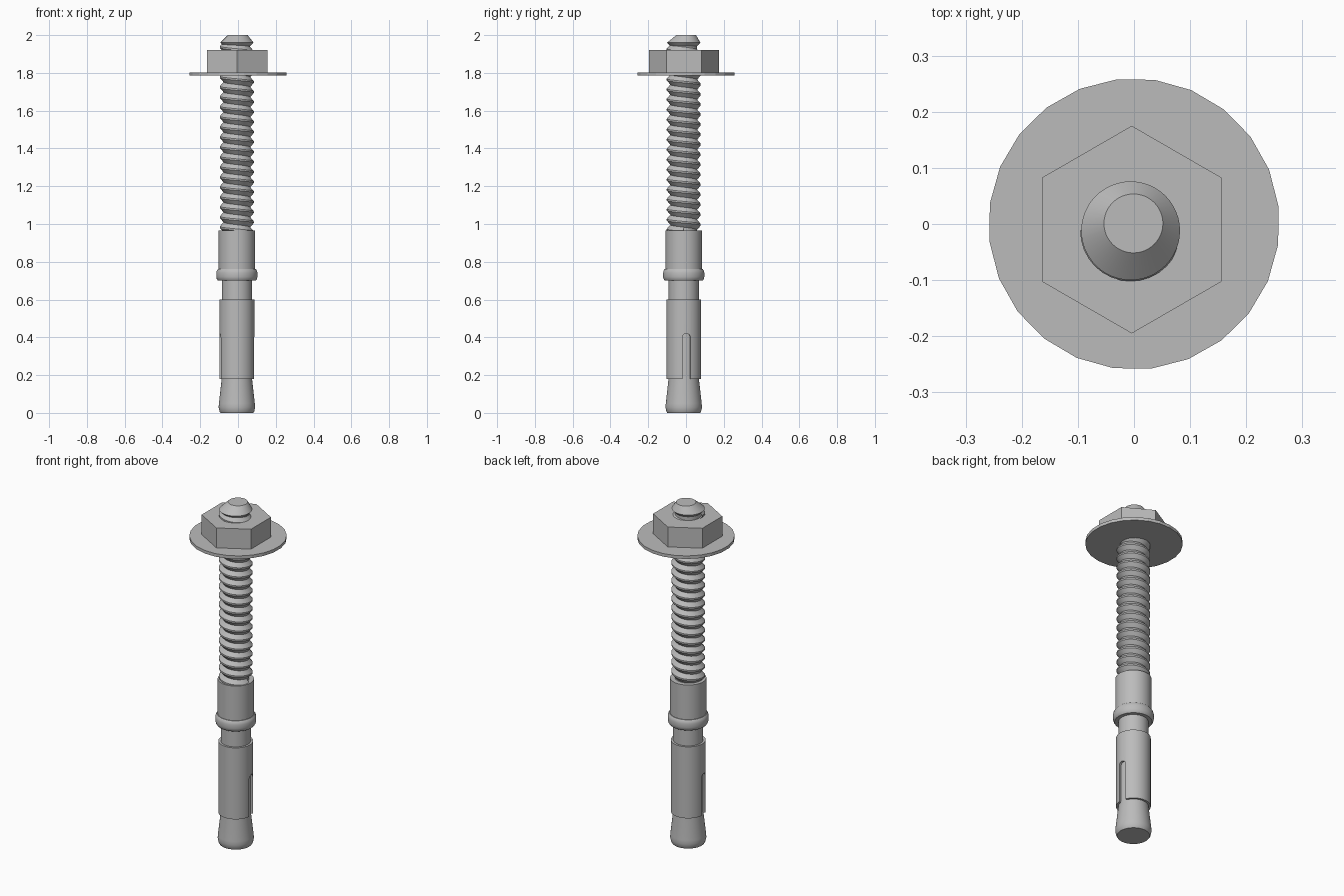
import bpy, bmesh, math
from mathutils import Matrix, Vector

cube = bpy.data.objects.get("Cube")
if cube:
    bpy.data.objects.remove(cube, do_unlink=True)

steel = bpy.data.materials.new("grey_steel")
steel.use_nodes = True
GREY = (0.5, 0.5, 0.5, 1)
steel.diffuse_color = GREY
steel.node_tree.nodes["Principled BSDF"].inputs["Base Color"].default_value = GREY

AXIS = Vector((-0.006, -0.012, 0))   # the bolt sits slightly off the washer centre
PITCH = 0.053


def finish(name, bm, centre=AXIS, smooth=True):
    bmesh.ops.translate(bm, vec=centre, verts=bm.verts)
    mesh = bpy.data.meshes.new(name)
    bm.to_mesh(mesh)
    bm.free()
    obj = bpy.data.objects.new(name, mesh)
    bpy.context.collection.objects.link(obj)
    mesh.materials.append(steel)
    if smooth:
        shade(obj)
    return obj


def shade(obj):
    bpy.ops.object.select_all(action='DESELECT')
    obj.select_set(True)
    bpy.context.view_layer.objects.active = obj
    bpy.ops.object.shade_smooth_by_angle(angle=math.radians(32))


def lathe(profile, closed=False, sides=48):
    """Revolve (radius, height) points around z."""
    bm = bmesh.new()
    verts = [bm.verts.new((r, 0, z)) for r, z in profile]
    pairs = list(zip(verts, verts[1:] + verts[:1]))
    edges = [bm.edges.new(p) for p in (pairs if closed else pairs[:-1])]
    bmesh.ops.spin(bm, geom=verts + edges, cent=(0, 0, 0), axis=(0, 0, 1),
                   angle=math.tau, steps=sides)
    bmesh.ops.remove_doubles(bm, verts=bm.verts, dist=1e-5)
    bmesh.ops.recalc_face_normals(bm, faces=bm.faces)
    return bm


def prism(radius, z0, z1, sides, phase):
    bm = bmesh.new()
    place = Matrix.Translation((0, 0, (z0 + z1) / 2)) @ Matrix.Rotation(phase, 4, 'Z')
    bmesh.ops.create_cone(bm, cap_ends=True, segments=sides, radius1=radius,
                          radius2=radius, depth=z1 - z0, matrix=place)
    return bm


# Flared expansion cone and the core inside the sleeve
finish("expansion_cone", lathe([
    (0, 0), (0.087, 0), (0.092, 0.008), (0.0965, 0.03), (0.095, 0.05),
    (0.081, 0.175), (0.08, 0.2), (0.08, 0.72)]))

# Expansion sleeve with two opposite round-topped slots
sleeve = finish("expansion_sleeve", lathe([
    (0.078, 0.18), (0.0925, 0.18), (0.0925, 0.6), (0.078, 0.6)], closed=True), smooth=False)
half, top = 0.022, 0.398
outline = [(-half, 0.1), (half, 0.1)] + [
    (half * math.cos(math.pi * i / 12), top + half * math.sin(math.pi * i / 12))
    for i in range(13)]
bm = bmesh.new()
face = bm.faces.new([bm.verts.new((-0.2, y, z)) for y, z in outline])
sweep = bmesh.ops.extrude_face_region(bm, geom=[face])
bmesh.ops.translate(bm, vec=(0.4, 0, 0),
                    verts=[v for v in sweep["geom"] if isinstance(v, bmesh.types.BMVert)])
bmesh.ops.rotate(bm, cent=(0, 0, 0), matrix=Matrix.Rotation(math.radians(9), 3, 'Z'),
                 verts=bm.verts)
bmesh.ops.recalc_face_normals(bm, faces=bm.faces)
cutter = finish("slot_cutter", bm, smooth=False)
cutter.hide_render = True
cut = sleeve.modifiers.new("slots", 'BOOLEAN')
cut.operation, cut.object, cut.solver = 'DIFFERENCE', cutter, 'EXACT'
bpy.context.view_layer.objects.active = sleeve
bpy.ops.object.modifier_apply(modifier=cut.name)
bpy.data.objects.remove(cutter, do_unlink=True)
shade(sleeve)

# Rounded collar
finish("collar", lathe([
    (0.078, 0.7), (0.1, 0.7), (0.106, 0.708), (0.109, 0.72), (0.109, 0.742),
    (0.106, 0.754), (0.1, 0.762), (0.078, 0.762)], closed=True))

# Plain shank above the collar
finish("plain_shank", lathe([(0, 0.73), (0.0965, 0.73), (0.0965, 0.965), (0, 0.965)]))

# Helical thread: one V ridge spun upwards
turns, steps, start = 19, 32, 0.93
bm = bmesh.new()
ridge = [(0.071, 0), (0.09, 0.42), (0.09, 0.58), (0.071, 1)]
verts = [bm.verts.new((r, 0, start + f * PITCH)) for r, f in ridge]
edges = [bm.edges.new(p) for p in zip(verts, verts[1:])]
bmesh.ops.spin(bm, geom=verts + edges, cent=(0, 0, 0), axis=(0, 0, 1),
               dvec=(0, 0, PITCH / steps), angle=-math.tau * (turns - 0.5),
               steps=int(steps * (turns - 0.5)))
bmesh.ops.remove_doubles(bm, verts=bm.verts, dist=1e-5)
bmesh.ops.recalc_face_normals(bm, faces=bm.faces)
finish("screw_thread", bm)

# Threaded rod core ending in a chamfered tip, leaning slightly at the top
bm = lathe([(0.0705, 0.95), (0.0705, 1.942), (0.088, 1.96), (0.0525, 2.0), (0, 2.0)])
bmesh.ops.translate(bm, vec=(0.005, 0.013, 0), verts=[v for v in bm.verts if v.co.z > 1.99])
finish("rod_tip", bm)

# Washer and hex nut
finish("washer", prism(0.2595, 1.785, 1.803, 24, math.radians(6.9)), Vector((0, 0, 0)), False)
finish("hex_nut", prism(0.185, 1.8, 1.92, 6, 0), Vector((-0.004, -0.01, 0)), False)
